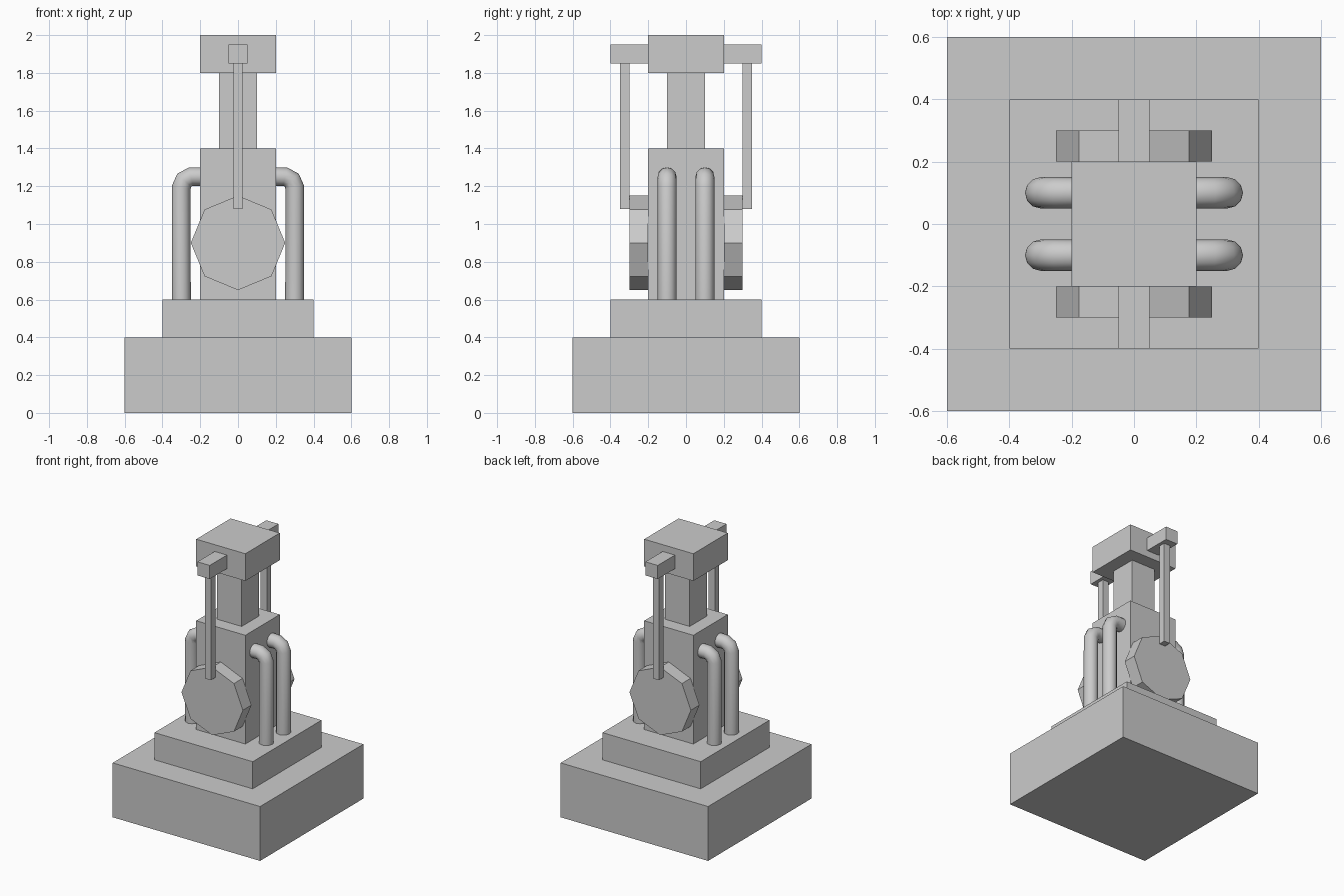
import bpy, math

if "Cube" in bpy.data.objects:
    bpy.data.objects.remove(bpy.data.objects["Cube"])


def box(name, x, y, z):
    """Box from (min, max) ranges on each axis."""
    bpy.ops.mesh.primitive_cube_add(size=1, location=[sum(r) / 2 for r in (x, y, z)])
    o = bpy.context.object
    o.name = name
    o.scale = [r[1] - r[0] for r in (x, y, z)]
    bpy.ops.object.transform_apply(location=False, rotation=False, scale=True)
    return o


def block(name, half, z0, z1):
    """Square block centred on the z axis."""
    return box(name, (-half, half), (-half, half), (z0, z1))


# Central stack
block("base", 0.6, 0, 0.4)
block("plinth", 0.4, 0.4, 0.6)
block("body", 0.2, 0.6, 1.4)
block("piston_column", 0.1, 1.4, 1.8)
block("head", 0.2, 1.8, 2.0)

# Crossbar through the head
box("crossbar", (-0.05, 0.05), (-0.4, 0.4), (1.85, 1.95))

for side, s in (("front", -1), ("back", 1)):
    # Octagonal wheel against the body
    bpy.ops.mesh.primitive_cylinder_add(vertices=8, radius=0.25, depth=0.1,
                                        location=(0, s * 0.25, 0.9),
                                        rotation=(math.pi / 2, 0, 0))
    bpy.context.object.name = side + "_wheel"
    # Connecting rod from crossbar to wheel
    ys = sorted((s * 0.3, s * 0.35))
    box(side + "_rod", (-0.025, 0.025), ys, (1.08, 1.85))

# Bent pipes on both flanks
path = [(0.3, 0.6), (0.3, 1.195), (0.285, 1.232), (0.25, 1.25), (0.2, 1.25)]
for sx in (-1, 1):
    for y in (-0.1, 0.1):
        curve = bpy.data.curves.new("pipe", "CURVE")
        curve.dimensions = "3D"
        curve.bevel_depth = 0.05
        curve.bevel_resolution = 4
        curve.use_fill_caps = True
        spline = curve.splines.new("POLY")
        spline.points.add(len(path) - 1)
        for p, (x, z) in zip(spline.points, path):
            p.co = (sx * x, y, z, 1)
        spline.use_smooth = True
        pipe = bpy.data.objects.new("pipe", curve)
        bpy.context.collection.objects.link(pipe)
